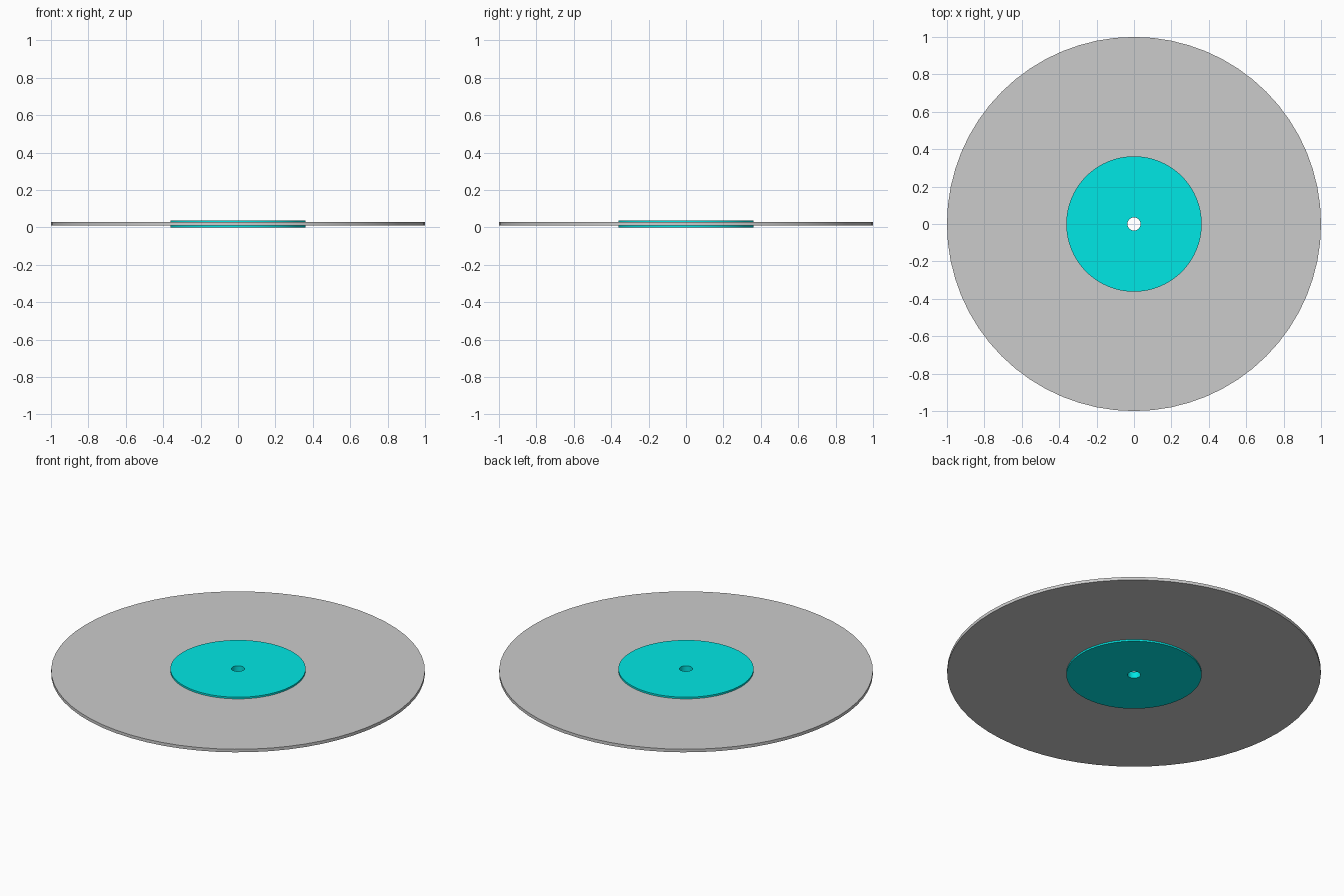
import bpy, bmesh, math

if "Cube" in bpy.data.objects:
    bpy.data.objects.remove(bpy.data.objects["Cube"])

SIDES = 64
HOLE = 0.035


def washer(name, inner, outer, z0, z1, mat=None):
    """Flat ring lathed from a rectangular cross-section."""
    bm = bmesh.new()
    profile = [(inner, z0), (outer, z0), (outer, z1), (inner, z1)]
    rings = []
    for i in range(SIDES):
        a = 2 * math.pi * i / SIDES
        rings.append([bm.verts.new((r * math.cos(a), r * math.sin(a), z)) for r, z in profile])
    for i in range(SIDES):
        p, q = rings[i], rings[(i + 1) % SIDES]
        for k in range(4):
            n = (k + 1) % 4
            bm.faces.new((p[k], q[k], q[n], p[n]))
    bmesh.ops.recalc_face_normals(bm, faces=bm.faces)
    mesh = bpy.data.meshes.new(name)
    bm.to_mesh(mesh)
    bm.free()
    ob = bpy.data.objects.new(name, mesh)
    bpy.context.collection.objects.link(ob)
    if mat:
        mesh.materials.append(mat)
    # smooth rim, crisp edges
    bpy.ops.object.select_all(action='DESELECT')
    ob.select_set(True)
    bpy.context.view_layer.objects.active = ob
    bpy.ops.object.shade_smooth_by_angle(angle=math.radians(30))
    return ob


cyan = bpy.data.materials.new("label_cyan")
cyan.diffuse_color = (0.0, 0.8, 0.78, 1)
cyan.use_nodes = True
cyan.node_tree.nodes["Principled BSDF"].inputs["Base Color"].default_value = cyan.diffuse_color

# Grey record disc around a slightly thicker label with a spindle hole
washer("record_disc", 0.355, 1.0, 0.01, 0.028)
washer("centre_label", HOLE, 0.362, 0.0, 0.038, cyan)
